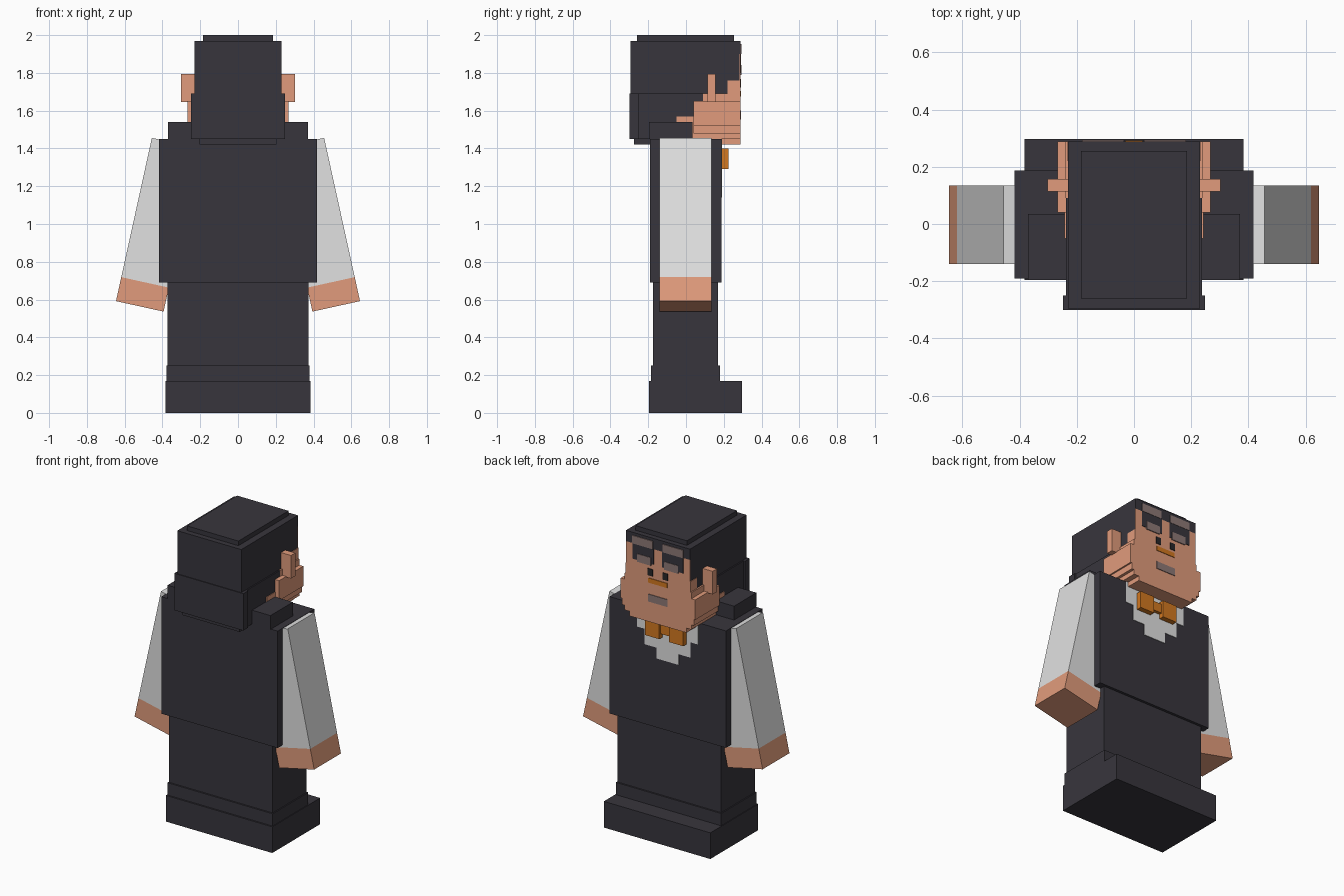
import bpy
import bmesh
from math import atan2
from mathutils import Matrix, Vector

if "Cube" in bpy.data.objects:
    bpy.data.objects.remove(bpy.data.objects["Cube"])


def material(name, r, g, b):
    m = bpy.data.materials.new(name)
    m.diffuse_color = (r, g, b, 1)
    m.use_nodes = True
    shader = next(n for n in m.node_tree.nodes if n.type == 'BSDF_PRINCIPLED')
    shader.inputs["Base Color"].default_value = (r, g, b, 1)
    return m


CHARCOAL = material("charcoal", .039, .036, .046)
WHITE = material("white", .75, .75, .75)
SKIN = material("skin", .75, .33, .20)
ORANGE = material("orange", .65, .19, .015)
GREY = material("brow grey", .27, .19, .18)
BLACK = material("eye black", .02, .02, .022)


def box(name, x, y, z, mat, matrix=Matrix()):
    """Box between (low, high) pairs on each axis."""
    spans = (x, y, z)
    size = Vector([hi - lo for lo, hi in spans])
    centre = Vector([(hi + lo) / 2 for lo, hi in spans])
    bm = bmesh.new()
    bmesh.ops.create_cube(bm, size=1)
    bmesh.ops.scale(bm, vec=size, verts=bm.verts)
    bmesh.ops.translate(bm, vec=centre, verts=bm.verts)
    mesh = bpy.data.meshes.new(name)
    bm.to_mesh(mesh)
    bm.free()
    mesh.materials.append(mat)
    obj = bpy.data.objects.new(name, mesh)
    obj.matrix_world = matrix
    bpy.context.collection.objects.link(obj)
    return obj


def wide(name, half, y, z, mat):
    """Box centred on x = 0."""
    return box(name, (-half, half), y, z, mat)


def pair(name, x, y, z, mat):
    """Left box and its mirror on the right."""
    box("left_" + name, x, y, z, mat)
    box("right_" + name, (-x[1], -x[0]), y, z, mat)


# Feet, legs and torso
wide("shoes", .383, (-.195, .297), (0, .17), CHARCOAL)
wide("trouser_cuffs", .379, (-.185, .18), (.17, .25), CHARCOAL)
wide("legs", .372, (-.175, .17), (.25, .69), CHARCOAL)
wide("torso", .418, (-.19, .187), (.69, 1.45), CHARCOAL)
wide("raised_collar", .37, (-.195, .035), (1.45, 1.54), CHARCOAL)

# Stepped shirt front
for half, low, high in ((.22, 1.31, 1.45), (.165, 1.21, 1.31), (.08, 1.14, 1.21)):
    wide("shirt_front", half, (.185, .191), (low, high), WHITE)

# Bow tie
pair("bow", (.035, .137), (.187, .225), (1.29, 1.40), ORANGE)
wide("bow_knot", .035, (.187, .212), (1.32, 1.38), ORANGE)

# Tilted sleeves and hands
for label, side in (("left", 1), ("right", -1)):
    tilt = Matrix.Translation((side * .52, 0, .564)) @ Matrix.Rotation(
        -side * atan2(.19, .864), 4, 'Y')
    box(label + "_hand", (-.129, .129), (-.14, .135), (0, .13), SKIN, tilt)
    box(label + "_sleeve", (-.129, .129), (-.14, .135), (.13, .885), WHITE, tilt)

# Hair
wide("hair", .23, (-.295, .283), (1.45, 1.97), CHARCOAL)
wide("hair_crown", .185, (-.26, .255), (1.97, 2.0), CHARCOAL)
wide("hair_back", .248, (-.3, -.25), (1.45, 1.69), CHARCOAL)
wide("hair_sides", .238, (-.25, .09), (1.45, 1.69), CHARCOAL)
wide("hair_nape", .205, (-.275, .0), (1.42, 1.45), CHARCOAL)
wide("fringe", .23, (.283, .288), (1.90, 1.97), CHARCOAL)

# Jaw, stepping in towards the chin
for half, low, high in ((.268, 1.52, 1.65), (.258, 1.48, 1.52),
                        (.24, 1.45, 1.48), (.205, 1.42, 1.45)):
    wide("jaw", half, (.04, .288), (low, high), SKIN)

# Face, temples and ears
wide("face", .23, (.281, .288), (1.65, 1.90), SKIN)
pair("sideburn_skin", (.226, .24), (.09, .288), (1.65, 1.69), SKIN)
pair("temple", (.226, .233), (.22, .288), (1.69, 1.76), SKIN)
pair("neck_skin", (.234, .242), (-.05, .04), (1.45, 1.57), SKIN)
pair("ear", (.228, .302), (.113, .157), (1.645, 1.795), SKIN)

# Painted face details
pair("dark_eye_panel", (.03, .182), (.286, .291), (1.80, 1.90), CHARCOAL)
pair("upper_brow", (.035, .182), (.286, .293), (1.90, 1.952), GREY)
pair("lower_brow", (.048, .148), (.286, .294), (1.79, 1.842), GREY)
pair("eye", (.036, .072), (.286, .292), (1.722, 1.767), BLACK)
wide("nose", .068, (.286, .292), (1.675, 1.705), ORANGE)
wide("mouth", .07, (.286, .292), (1.552, 1.60), GREY)
